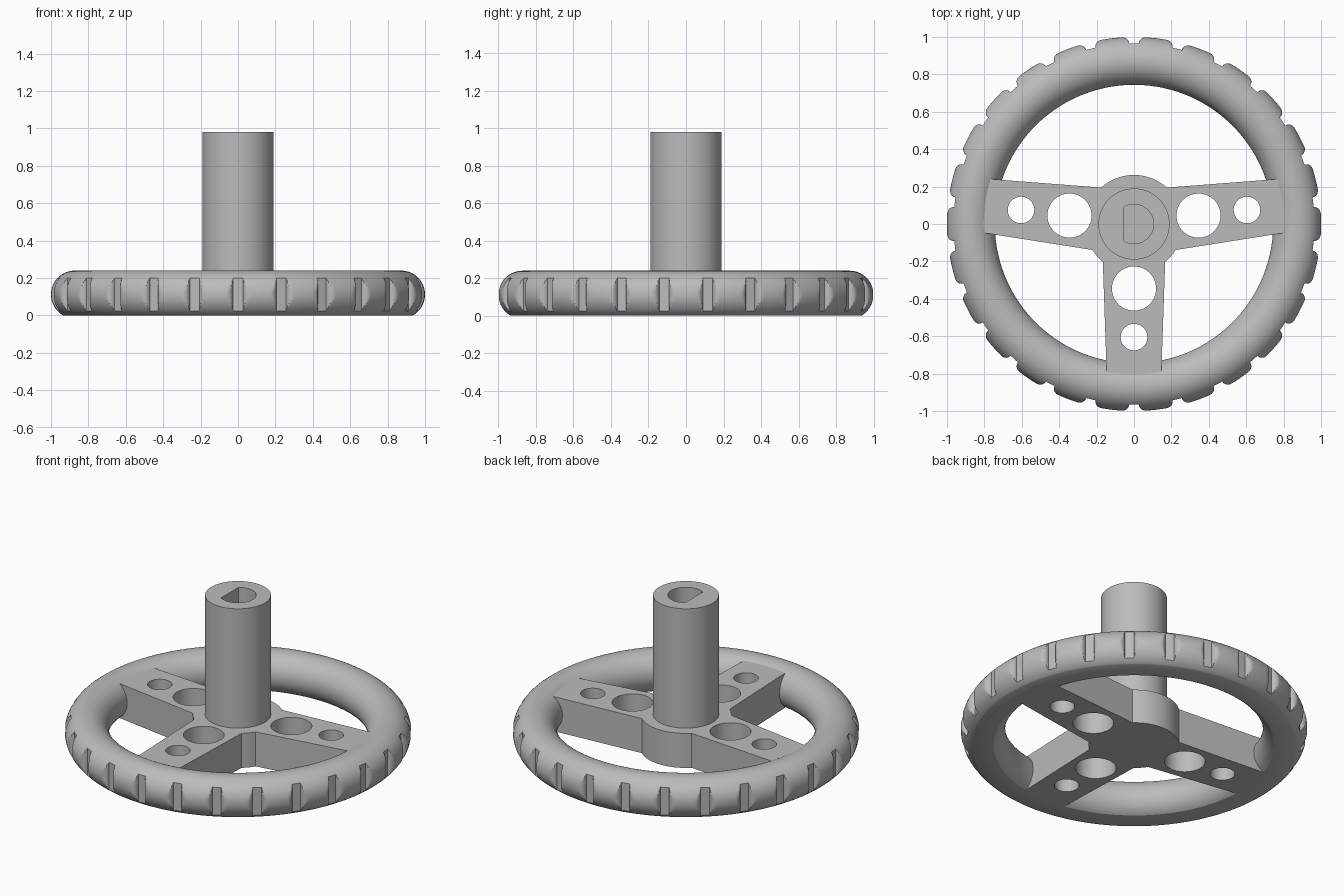
import bpy, bmesh
from math import sin, cos, asin, acos, pi, radians, sqrt

if "Cube" in bpy.data.objects:
    bpy.data.objects.remove(bpy.data.objects["Cube"])

# Material
grey = bpy.data.materials.new("plain_grey")
grey.use_nodes = True
GREY = (0.5, 0.5, 0.5, 1)
grey.diffuse_color = GREY
grey.node_tree.nodes["Principled BSDF"].inputs["Base Color"].default_value = GREY

RIM_R, TUBE_R, RIM_Z = 0.872, 0.128, 0.112
GROOVE_R, OUTER_R, GROOVES = 0.965, 1.0, 26
FRAME_TOP, COLUMN_TOP = 0.22, 0.98


def finish(obj):
    """Select the object, turn it into a mesh and shade it."""
    bpy.ops.object.select_all(action='DESELECT')
    obj.select_set(True)
    bpy.context.view_layer.objects.active = obj
    if obj.type == 'CURVE':
        bpy.ops.object.convert(target='MESH')
        obj = bpy.context.object
        bm = bmesh.new()
        bm.from_mesh(obj.data)
        bmesh.ops.remove_doubles(bm, verts=bm.verts, dist=1e-5)
        bmesh.ops.recalc_face_normals(bm, faces=bm.faces)
        bm.to_mesh(obj.data)
        bm.free()
    obj.data.materials.clear()
    obj.data.materials.append(grey)
    bpy.ops.object.shade_smooth_by_angle(angle=radians(32))


def arc(r, a0, a1, n=16, cx=0, cy=0):
    angles = [radians(a0 + (a1 - a0) * i / n) for i in range(n + 1)]
    return [(cx + r * cos(a), cy + r * sin(a)) for a in angles]


def circle(r, cx=0, cy=0, n=72):
    return arc(r, 0, 360, n, cx, cy)[:-1]


def plate(name, loops, z0, z1):
    """Extruded flat shape: the first loop is the outline, the others are holes."""
    curve = bpy.data.curves.new(name, 'CURVE')
    curve.dimensions = '2D'
    curve.fill_mode = 'BOTH'
    curve.extrude = (z1 - z0) / 2
    for loop in loops:
        spline = curve.splines.new('POLY')
        spline.points.add(len(loop) - 1)
        for point, (x, y) in zip(spline.points, loop):
            point.co = (x, y, 0, 1)
        spline.use_cyclic_u = True
    obj = bpy.data.objects.new(name, curve)
    obj.location.z = (z0 + z1) / 2
    bpy.context.collection.objects.link(obj)
    finish(obj)


def spread(a, b, n):
    return [a + (b - a) * i / n for i in range(n)]


# Grip rim: a ring with a flat underside and rounded finger grooves
def build_rim():
    low = -asin(RIM_Z / TUBE_R)
    edge = acos((GROOVE_R - RIM_R) / TUBE_R)
    section = (spread(low, -edge, 5) + spread(-edge, edge, 24)
               + spread(edge, pi - low, 32) + [pi - low])
    half = pi / GROOVES
    fillet = [(0.065 - 0.038 * cos(u), GROOVE_R + (OUTER_R - GROOVE_R) * sin(u))
              for u in spread(0, pi / 2, 6) + [pi / 2]]
    side = fillet + [(0.093, OUTER_R)]
    period = ([(-d, r) for d, r in reversed(side)] + [(0, GROOVE_R)]
              + side + [(half, OUTER_R)])
    bm = bmesh.new()
    rings = []
    for k in range(GROOVES):
        for d, limit in period:
            a = -pi / 2 + 2 * half * k + d
            ring = []
            for t in section:
                r = min(RIM_R + TUBE_R * cos(t), limit)
                ring.append(bm.verts.new((r * cos(a), r * sin(a), RIM_Z + TUBE_R * sin(t))))
            rings.append(ring)
    for i, ring in enumerate(rings):
        after = rings[(i + 1) % len(rings)]
        for j in range(len(ring)):
            m = (j + 1) % len(ring)
            bm.faces.new((ring[j], after[j], after[m], ring[m]))
    bmesh.ops.recalc_face_normals(bm, faces=bm.faces)
    mesh = bpy.data.meshes.new("grip_rim")
    bm.to_mesh(mesh)
    bm.free()
    obj = bpy.data.objects.new("grip_rim", mesh)
    bpy.context.collection.objects.link(obj)
    finish(obj)


build_rim()

# Spoke frame: three tapered spokes around a round hub, ending where the rim's flat begins
end_r, hub_r = RIM_R - sqrt(TUBE_R ** 2 - RIM_Z ** 2), 0.262
outline = (arc(end_r, -3.3, 17.3) + arc(hub_r, 48, 132, 24)
           + arc(end_r, 162.7, 183.3) + arc(hub_r, 212, 230.5, 6)
           + arc(end_r, 259.6, 280.4) + arc(hub_r, 309.5, 328, 6))
holes = [circle(0.118, 0, -0.345), circle(0.071, 0, -0.605)]
for s in (-1, 1):
    holes += [circle(0.118, s * 0.345, 0.045), circle(0.071, s * 0.604, 0.075)]
plate("spoke_frame", [outline] + holes, 0, FRAME_TOP)

# Steering column with a D-shaped socket
d_socket = arc(0.105, -123, 123, 48)
plate("column", [circle(0.19, n=96), d_socket], FRAME_TOP - 0.02, COLUMN_TOP)
plate("socket_floor", [circle(0.15)], FRAME_TOP - 0.02, 0.5)
